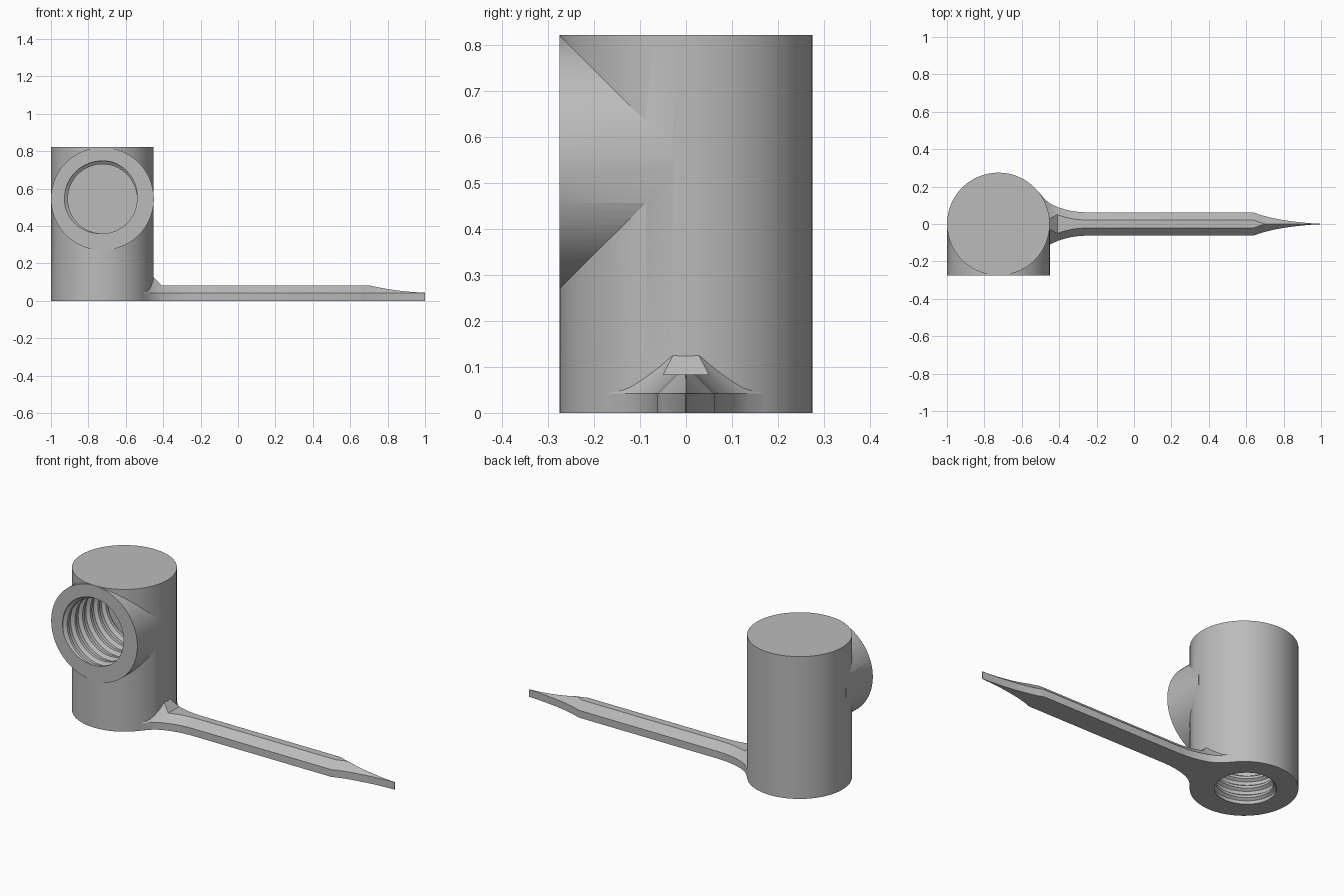
import bpy, bmesh, math
from mathutils import Matrix, Vector

if "Cube" in bpy.data.objects:
    bpy.data.objects.remove(bpy.data.objects["Cube"], do_unlink=True)

GREY = bpy.data.materials.new("plain_grey")
GREY.use_nodes = True
GREY.diffuse_color = (0.5, 0.5, 0.5, 1)
GREY.node_tree.nodes["Principled BSDF"].inputs["Base Color"].default_value = (0.5, 0.5, 0.5, 1)

CX, R, HEIGHT, PORT_Z = -0.725, 0.275, 0.821, 0.545
TURN_TO_FRONT = Matrix.Rotation(math.radians(-90), 4, "X")   # local z points along +y


def add_object(name, bm, matrix=Matrix()):
    bmesh.ops.recalc_face_normals(bm, faces=bm.faces)
    mesh = bpy.data.meshes.new(name)
    bm.to_mesh(mesh)
    bm.free()
    mesh.transform(matrix)
    mesh.materials.append(GREY)
    obj = bpy.data.objects.new(name, mesh)
    bpy.context.collection.objects.link(obj)
    return obj


def cylinder(name, radius, length, matrix):
    bm = bmesh.new()
    bmesh.ops.create_cone(bm, cap_ends=True, segments=96, radius1=radius,
                          radius2=radius, depth=length,
                          matrix=Matrix.Translation((0, 0, length / 2)))
    return add_object(name, bm, matrix)


def thread_cutter(name, minor, major, pitch, depth, phase, matrix):
    """Helical threaded plug from z = 0 (slightly below) to z = depth."""
    profile = [(0, minor), (0.25, minor), (0.45, major), (0.8, major)]
    bm = bmesh.new()
    segs = 64
    turns = int(depth / pitch) + 4
    rows = [(n - 2 + f, r) for n in range(turns) for f, r in profile]
    grid = []
    for f, r in rows:
        row = []
        for j in range(segs + 1):
            a = math.tau * j / segs
            row.append(bm.verts.new((r * math.cos(a + phase), r * math.sin(a + phase),
                                     pitch * (f + j / segs))))
        grid.append(row)
    for low, high in zip(grid, grid[1:]):
        for j in range(segs):
            bm.faces.new((low[j], low[j + 1], high[j + 1], high[j]))
    bmesh.ops.remove_doubles(bm, verts=bm.verts, dist=1e-5)
    # Trim to length and cap both ends
    for z, direction in ((-0.003, -1), (depth, 1)):
        geom = bm.verts[:] + bm.edges[:] + bm.faces[:]
        cut = bmesh.ops.bisect_plane(bm, geom=geom, plane_co=(0, 0, z),
                                     plane_no=(0, 0, direction), clear_outer=True)
        edges = [e for e in cut["geom_cut"] if isinstance(e, bmesh.types.BMEdge)]
        bmesh.ops.holes_fill(bm, edges=edges, sides=0)
    return add_object(name, bm, matrix)


def boolean(target, tool, operation):
    bpy.context.view_layer.objects.active = target
    mod = target.modifiers.new("cut", "BOOLEAN")
    mod.object, mod.operation, mod.solver = tool, operation, "EXACT"
    bpy.ops.object.modifier_apply(modifier=mod.name)
    bpy.data.objects.remove(tool, do_unlink=True)


# Upright body with an equal-sized front port
base = Matrix.Translation((CX, 0, 0))
front = Matrix.Translation((CX, -R, PORT_Z)) @ TURN_TO_FRONT
body = cylinder("threaded_body", R - 0.0005, HEIGHT, base)
boolean(body, cylinder("port", R, R - 0.03, front), "UNION")

# Threaded blind holes in the port and the underside
boolean(body, thread_cutter("port_thread", 0.185, 0.203, 0.07, 0.4, math.pi / 2, front),
        "DIFFERENCE")
boolean(body, thread_cutter("base_thread", 0.15, 0.165, 0.055, 0.26, 0, base),
        "DIFFERENCE")


# Handle: flat bar with 45 degree chamfers, flared root, raised gusset and tapered tip
EDGE_Z, TOP_Z, GUSSET_X = 0.042, 0.083, -0.41
OUTLINE = [(-0.53, 0.175), (-0.507, 0.168), (-0.48, 0.136), (-0.45, 0.11), (-0.41, 0.091),
           (-0.37, 0.078), (-0.33, 0.069), (-0.29, 0.064), (-0.25, 0.062),
           (0.64, 0.062), (0.67, 0.051), (0.7, 0.042), (0.75, 0.03), (0.81, 0.019),
           (0.87, 0.011), (0.93, 0.005), (1.0, 0.001)]
bm = bmesh.new()
sections = []
for x, w in OUTLINE:
    top = min(TOP_Z + max(0, GUSSET_X - x), EDGE_Z + w)
    half = max(0.0004, w - (top - EDGE_Z))
    ring = [(-w, 0), (w, 0), (w, EDGE_Z), (half, top), (-half, top), (-w, EDGE_Z)]
    sections.append([bm.verts.new((x, y, z)) for y, z in ring])
for a, b in zip(sections, sections[1:]):
    for i in range(len(a)):
        k = (i + 1) % len(a)
        bm.faces.new((a[i], a[k], b[k], b[i]))
bm.faces.new(sections[0])
bm.faces.new(sections[-1])
handle = add_object("handle", bm)

# Smooth shading with crisp edges
for obj in (body, handle):
    bpy.ops.object.select_all(action="DESELECT")
    obj.select_set(True)
    bpy.context.view_layer.objects.active = obj
    bpy.ops.object.shade_smooth_by_angle(angle=math.radians(25))
